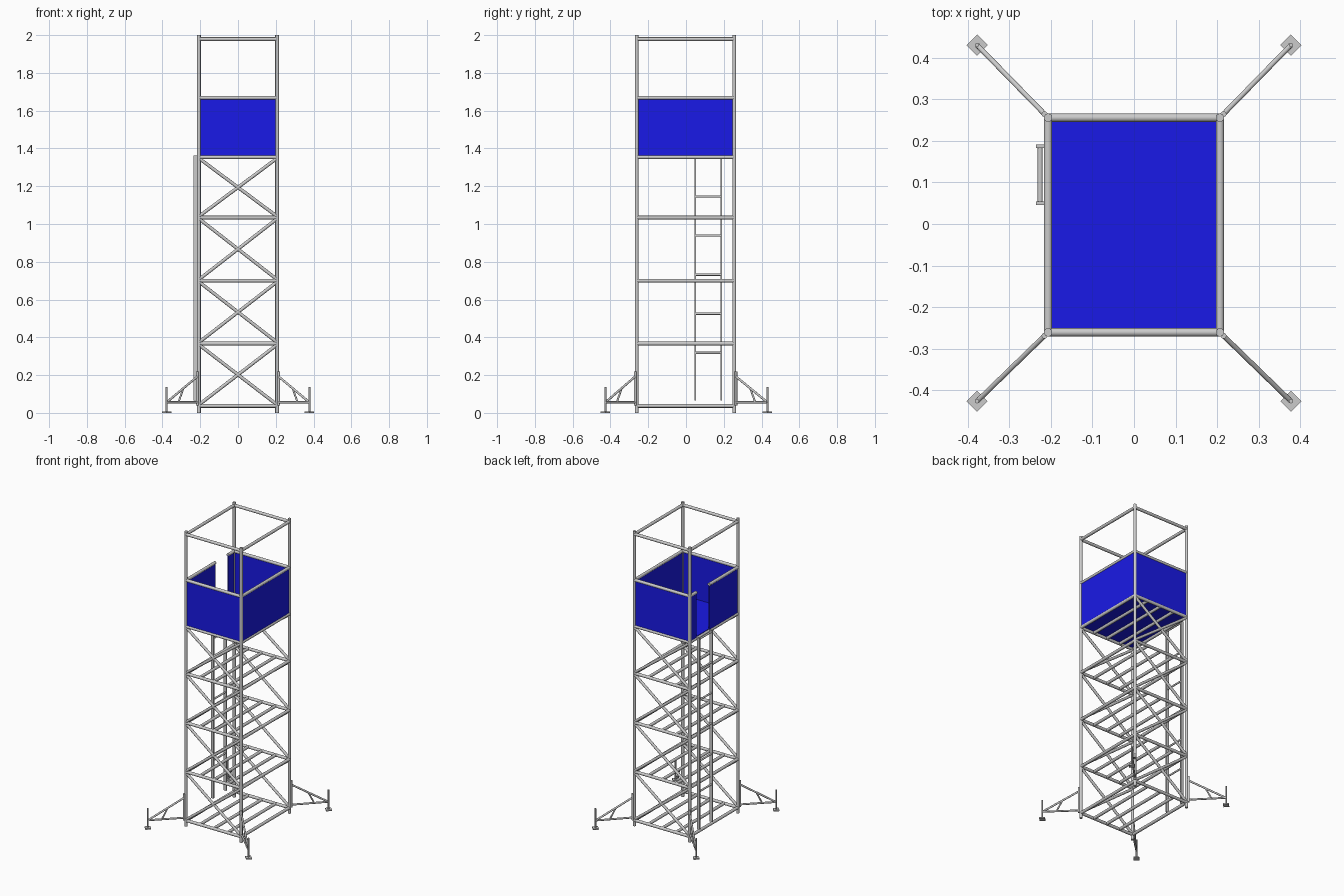
import bpy
from mathutils import Vector

if "Cube" in bpy.data.objects:
    bpy.data.objects.remove(bpy.data.objects["Cube"])

X, YF, YB = 0.207, -0.261, 0.256          # post centre lines
LEVELS = [0.037, 0.367, 0.70, 1.034, 1.354]
MID, TOP = 1.668, 1.979
GATE = (0.05, 0.187)                      # ladder opening along y

blue = bpy.data.materials.new("blue_panel")
blue.diffuse_color = (0.01, 0.01, 0.8, 1)
blue.use_nodes = True
blue.node_tree.nodes["Principled BSDF"].inputs["Base Color"].default_value = blue.diffuse_color


def tube(name, a, b, r=0.01, sides=16):
    a, b = Vector(a), Vector(b)
    d = b - a
    bpy.ops.mesh.primitive_cylinder_add(vertices=sides, radius=r, depth=d.length,
                                        location=(a + b) / 2)
    o = bpy.context.object
    o.name = name
    o.rotation_euler = d.to_track_quat('Z', 'Y').to_euler()
    bpy.ops.object.shade_smooth_by_angle()
    return o


def box(name, lo, hi, mat=None, turn=0):
    lo, hi = Vector(lo), Vector(hi)
    bpy.ops.mesh.primitive_cube_add(size=1, location=(lo + hi) / 2)
    o = bpy.context.object
    o.name = name
    o.scale = hi - lo
    o.rotation_euler.z = turn
    if mat:
        o.data.materials.append(mat)
    return o


# corner posts
for x in (-X, X):
    for y in (YF, YB):
        tube("corner_post", (x, y, 0), (x, y, 2))

# horizontal rails, front/back and sides
for z in LEVELS + [MID, TOP]:
    for y in (YF, YB):
        tube("cross_rail", (-X, y, z), (X, y, z))
    tube("side_rail", (X, YF, z), (X, YB, z))
    if z == MID:                          # gap above the ladder
        tube("side_rail", (-X, YF, z), (-X, GATE[0], z))
        tube("side_rail", (-X, GATE[1], z), (-X, YB, z))
    else:
        tube("side_rail", (-X, YF, z), (-X, YB, z))

# joists on each level
for z in LEVELS:
    for x in (-X / 2, 0, X / 2):
        tube("joist", (x, YF, z), (x, YB, z))

# diagonal cross braces, front and back
for z0, z1 in zip(LEVELS, LEVELS[1:]):
    for y in (YF, YB):
        for s in (-1, 1):
            tube("cross_brace", (-s * X, y, z0 + 0.006), (s * X, y, z1 - 0.006), 0.009)

# platform floor and side panels
P0, P1, T = 1.358, 1.663, 0.004
box("platform_floor", (-X, YF, 1.358), (X, YB, 1.368), blue)
for y in (YF, YB):
    box("end_panel", (-X, y - T, P0), (X, y + T, P1), blue)
box("side_panel", (X - T, YF, P0), (X + T, YB, P1), blue)
box("gate_panel", (-X - T, YF, P0), (-X + T, GATE[0], P1), blue)
box("gate_panel", (-X - T, GATE[1], P0), (-X + T, YB, P1), blue)

# ladder
for y in GATE:
    box("ladder_rail", (-0.236, y - 0.004, 0.065), (-0.216, y + 0.004, 1.363))
for i in range(6):
    z = 0.318 + 0.207 * i
    tube("ladder_rung", (-0.226, GATE[0], z), (-0.226, GATE[1], z), 0.006, 12)

# outriggers with screw feet
for sx in (-1, 1):
    for y, py in ((YF, -0.427), (YB, 0.431)):
        a, b = Vector((sx * X, y, 0)), Vector((sx * 0.378, py, 0))

        def at(t, z):
            return a.lerp(b, t) + Vector((0, 0, z))
        tube("outrigger_sleeve", at(0.05, 0.04), at(0.05, 0.22), 0.007)
        tube("outrigger_bar", at(0.03, 0.056), at(1, 0.056), 0.006)
        tube("outrigger_diagonal", at(0.03, 0.195), at(0.97, 0.06), 0.006)
        tube("outrigger_strut", at(0.48, 0.13), at(0.63, 0.058), 0.005)
        tube("foot_screw", at(1, 0), at(1, 0.138), 0.005)
        c = at(1, 0)
        box("foot_pad", c - Vector((0.018, 0.018, 0)), c + Vector((0.018, 0.018, 0.008)),
            turn=0.7854)
